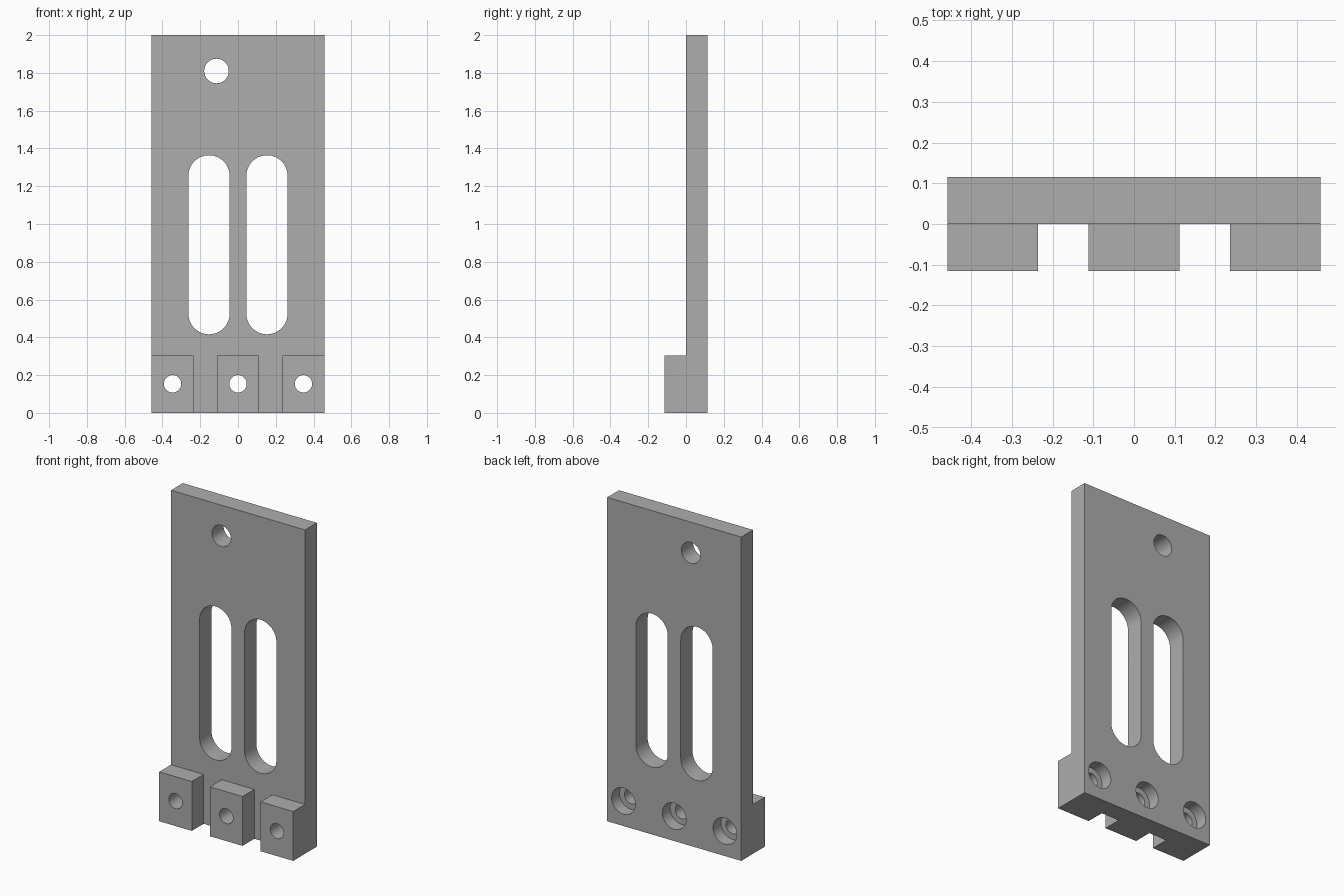
import bpy
import bmesh
from math import cos, sin, pi, radians
from mathutils import Vector

cube = bpy.data.objects.get("Cube")
if cube:
    bpy.data.objects.remove(cube, do_unlink=True)

HALF_W, THICK, HEIGHT, FOOT_H = 0.458, 0.115, 2.0, 0.305
FOOT_HALF = 0.1115
FOOT_X = HALF_W - FOOT_HALF

grey = bpy.data.materials.new("plain_grey")
grey.use_nodes = True
colour = (0.42, 0.42, 0.42, 1)
grey.diffuse_color = colour
grey.node_tree.nodes["Principled BSDF"].inputs["Base Color"].default_value = colour


def prism(name, points, offset):
    """Extrude a planar outline along an offset vector."""
    bm = bmesh.new()
    face = bm.faces.new([bm.verts.new(p) for p in points])
    grown = bmesh.ops.extrude_face_region(bm, geom=[face])
    moved = [v for v in grown["geom"] if isinstance(v, bmesh.types.BMVert)]
    bmesh.ops.translate(bm, verts=moved, vec=Vector(offset))
    bmesh.ops.recalc_face_normals(bm, faces=bm.faces)
    mesh = bpy.data.meshes.new(name)
    bm.to_mesh(mesh)
    bm.free()
    mesh.materials.append(grey)
    obj = bpy.data.objects.new(name, mesh)
    bpy.context.collection.objects.link(obj)
    return obj


def cut(body, cutter):
    cutter.hide_render = True
    mod = body.modifiers.new(cutter.name, "BOOLEAN")
    mod.operation, mod.solver, mod.object = "DIFFERENCE", "EXACT", cutter
    bpy.context.view_layer.objects.active = body
    bpy.ops.object.modifier_apply(modifier=mod.name)
    bpy.data.objects.remove(cutter, do_unlink=True)


def slot(name, x, low, high, radius, y0=-0.3, y1=0.3, steps=24):
    """Round-ended cutter through y; low == high gives a plain cylinder."""
    pts = []
    for centre, start in ((high, 0), (low, pi)):
        count = steps + 1 if high > low else steps
        for i in range(count):
            a = start + pi * i / steps
            pts.append((x + radius * cos(a), y0, centre + radius * sin(a)))
    return prism(name, pts, (0, y1 - y0, 0))


# Plate with a thick front step along its foot
profile = [(-THICK, 0), (THICK, 0), (THICK, HEIGHT),
           (0, HEIGHT), (0, FOOT_H), (-THICK, FOOT_H)]
plate = prism("mounting_plate", [(-HALF_W, y, z) for y, z in profile],
              (2 * HALF_W, 0, 0))

# Gaps that split the step into three blocks
for side in (-1, 1):
    near, far = side * FOOT_HALF, side * (FOOT_X - FOOT_HALF)
    corners = [(near, -0.3), (far, -0.3), (far, 0), (near, 0)]
    cut(plate, prism("foot_gap", [(x, y, -0.1) for x, y in corners], (0, 0, 0.5)))

# Long slots and the offset hanging hole
for side in (-1, 1):
    cut(plate, slot("long_slot", side * 0.1535, 0.525, 1.255, 0.109))
cut(plate, slot("hanging_hole", -0.114, 1.81, 1.81, 0.065))

# Screw holes with counterbores from the back
for x in (-FOOT_X, 0, FOOT_X):
    cut(plate, slot("screw_hole", x, 0.154, 0.154, 0.046))
    cut(plate, slot("counterbore", x, 0.154, 0.154, 0.081, y0=THICK - 0.076))

# Smooth bores, crisp edges
bpy.ops.object.select_all(action="DESELECT")
plate.select_set(True)
bpy.context.view_layer.objects.active = plate
bpy.ops.object.shade_smooth_by_angle(angle=radians(30))
